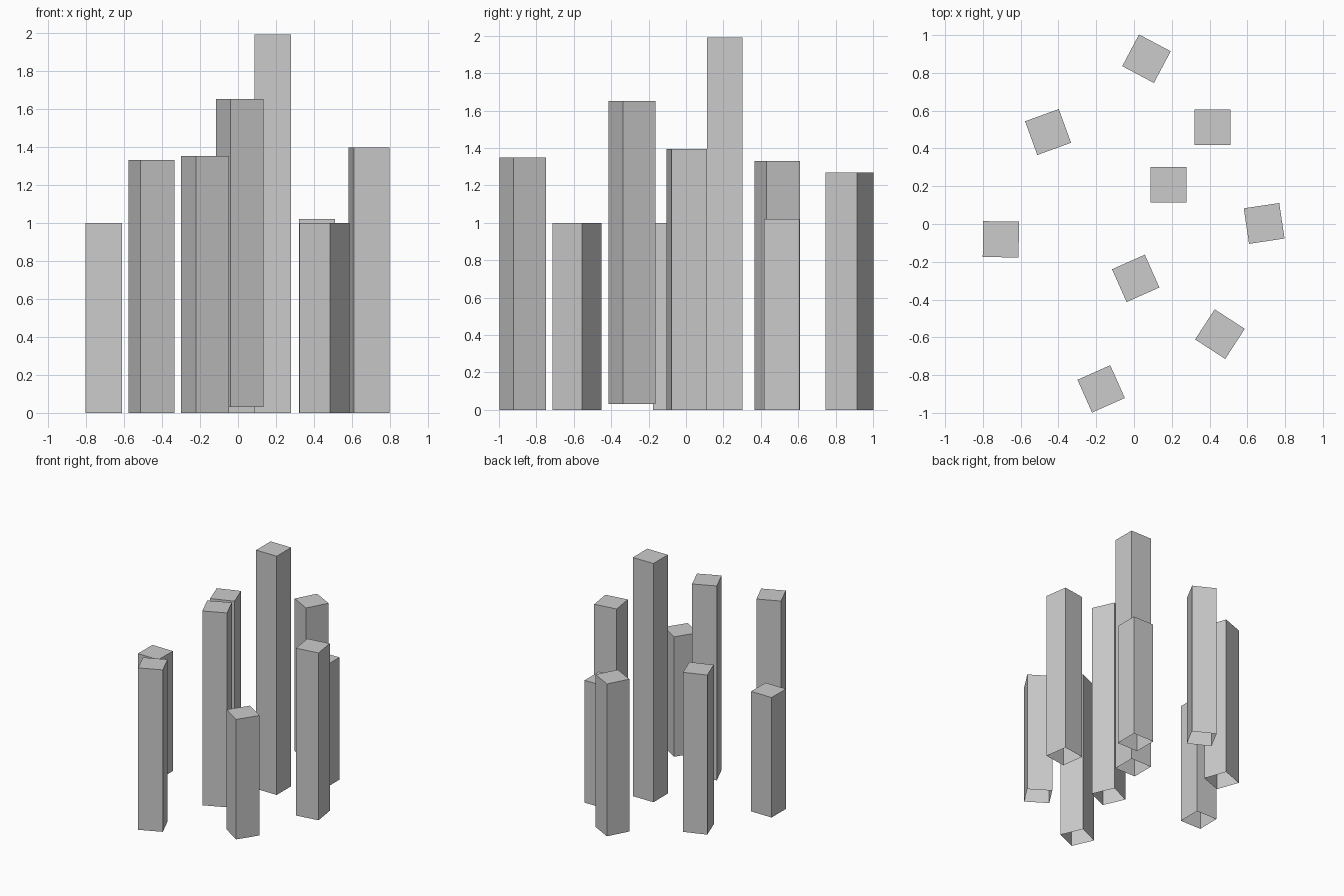
import bpy, bmesh
from math import radians
from mathutils import Matrix

if "Cube" in bpy.data.objects:
    bpy.data.objects.remove(bpy.data.objects["Cube"])

SIDE = 0.19

# x, y, turn in degrees, bottom z, top z
COLUMNS = [
    (0.066, 0.875, -28, 0.0, 1.27),
    (-0.455, 0.487, 20, 0.0, 1.33),
    (0.415, 0.512, 0, 0.0, 1.02),
    (0.183, 0.208, 0, 0.0, 1.99),
    (0.689, 0.003, 8.5, 0.0, 1.395),
    (-0.705, -0.081, -0.5, 0.0, 1.0),
    (0.009, -0.288, 24, 0.03, 1.65),
    (0.455, -0.583, -33, 0.0, 1.0),
    (-0.174, -0.873, 24, 0.0, 1.35),
]


def column(name, x, y, turn, z0, z1):
    """Square column with a closed top and an open bottom."""
    bm = bmesh.new()
    bmesh.ops.create_cube(bm, size=1)
    bottom = [f for f in bm.faces if f.normal.z < -0.5]
    bmesh.ops.delete(bm, geom=bottom, context='FACES_ONLY')
    bm.transform(Matrix.Diagonal((SIDE, SIDE, z1 - z0, 1)))
    mesh = bpy.data.meshes.new(name)
    bm.to_mesh(mesh)
    bm.free()
    obj = bpy.data.objects.new(name, mesh)
    obj.location = (x, y, (z0 + z1) / 2)
    obj.rotation_euler.z = radians(turn)
    bpy.context.collection.objects.link(obj)


# Scattered cluster of columns
for i, spec in enumerate(COLUMNS, 1):
    column(f"column_{i}", *spec)
